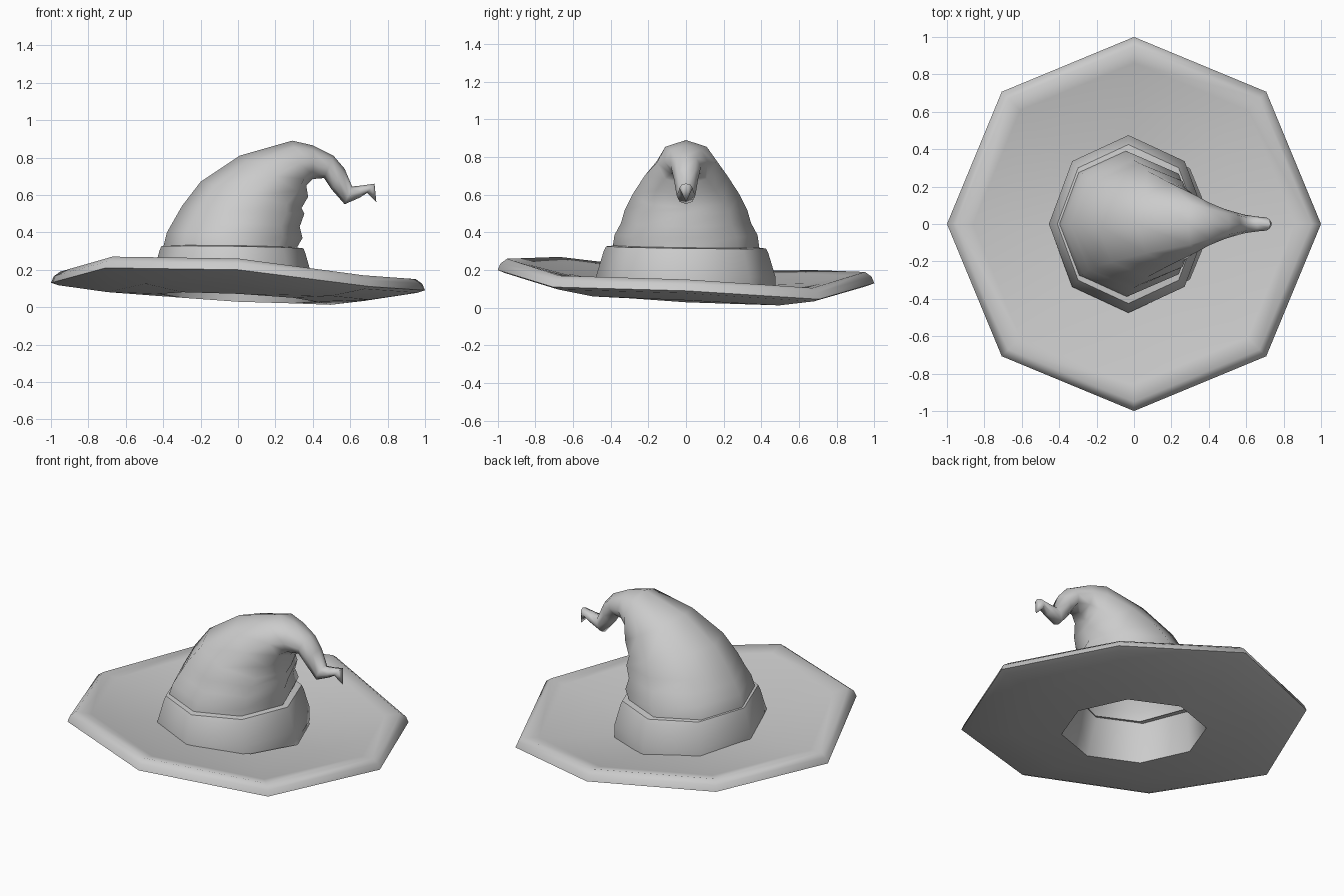
import bpy, bmesh
from math import sin, cos, pi, radians
from mathutils import Vector, Matrix

cube = bpy.data.objects.get("Cube")
if cube:
    bpy.data.objects.remove(cube, do_unlink=True)

SIDES = 8
ANGLES = [2 * pi * k / SIDES for k in range(SIDES)]

felt = bpy.data.materials.new("grey_felt")
felt.use_nodes = True
felt.diffuse_color = (0.6, 0.6, 0.6, 1)
felt.node_tree.nodes["Principled BSDF"].inputs["Base Color"].default_value = (0.6, 0.6, 0.6, 1)


def finish(name, bm, angle=50):
    """Turn a bmesh into a shaded object."""
    mesh = bpy.data.meshes.new(name)
    bm.to_mesh(mesh)
    bm.free()
    mesh.materials.append(felt)
    obj = bpy.data.objects.new(name, mesh)
    bpy.context.collection.objects.link(obj)
    bpy.ops.object.select_all(action='DESELECT')
    obj.select_set(True)
    bpy.context.view_layer.objects.active = obj
    bpy.ops.object.shade_smooth_by_angle(angle=radians(angle))
    return obj


def loft(name, rings, tip=None, closed=False, angle=50):
    """Skin a list of rings, optionally ending in a point or joining end to start."""
    bm = bmesh.new()
    loops = [[bm.verts.new(p) for p in ring] for ring in rings]
    pairs = list(zip(loops, loops[1:]))
    if closed:
        pairs.append((loops[-1], loops[0]))
    for low, high in pairs:
        for k in range(SIDES):
            n = (k + 1) % SIDES
            bm.faces.new((low[k], low[n], high[n], high[k]))
    if tip:
        end = bm.verts.new(tip)
        for k in range(SIDES):
            bm.faces.new((loops[-1][k], loops[-1][(k + 1) % SIDES], end))
    if closed:
        bmesh.ops.recalc_face_normals(bm, faces=bm.faces)
    return finish(name, bm, angle)


# Brim: wavy octagon, dished towards the head opening
EDGE = [0.09, 0.045, 0.13, 0.14, 0.13, 0.21, 0.20, 0.11]


def brim_ring(radius, lift, wave):
    """wave blends from the tilted opening (0) to the wavy edge (1)."""
    ring = []
    for a, edge in zip(ANGLES, EDGE):
        opening = 0.05 - 0.03 * cos(a - pi / 4)
        z = opening + (edge - opening) * wave + lift
        ring.append((radius * cos(a), radius * sin(a), z))
    return ring


loft("brim", [
    brim_ring(0.42, 0, 0),
    brim_ring(0.70, -0.02, 0.5),
    brim_ring(0.96, -0.01, 0.95),
    brim_ring(1.0, 0, 1),
    brim_ring(0.985, 0.035, 1),
    brim_ring(0.95, 0.06, 1),
    brim_ring(0.86, 0.055, 0.85),
    brim_ring(0.65, 0.05, 0.5),
    brim_ring(0.42, 0.06, 0.1),
], closed=True, angle=60)


# Crown: each ring is set by its outer point, inner point and half width
def crown_ring(back, front, half):
    b, f = Vector((back[0], 0, back[1])), Vector((front[0], 0, front[1]))
    mid, arm = (b + f) / 2, (f - b) / 2
    return [mid + arm * cos(a) + Vector((0, half * sin(a), 0)) for a in ANGLES]


SECTIONS = [
    ((-0.40, 0.32), (0.31, 0.31), 0.39),
    ((-0.38, 0.40), (0.345, 0.37), 0.38),
    ((-0.34, 0.47), (0.33, 0.43), 0.345),
    ((-0.30, 0.54), (0.355, 0.50), 0.325),
    ((-0.20, 0.67), (0.34, 0.53), 0.285),
    ((0.01, 0.81), (0.375, 0.59), 0.22),
    ((0.29, 0.89), (0.365, 0.65), 0.155),
    ((0.40, 0.865), (0.40, 0.685), 0.115),
    ((0.51, 0.81), (0.46, 0.69), 0.08),
    ((0.57, 0.74), (0.50, 0.63), 0.065),
    ((0.61, 0.645), (0.57, 0.55), 0.05),
    ((0.66, 0.65), (0.65, 0.585), 0.04),
    ((0.73, 0.66), (0.69, 0.61), 0.035),
]
rings = [brim_ring(0.42, 0, 0)] + [crown_ring(*s) for s in SECTIONS]
loft("crown", rings, tip=(0.74, 0, 0.56), angle=80)


# Hat band: sloping octagonal strip with a folded top edge
def band_ring(rx, ry, z):
    return [(-0.03 + rx * cos(a), ry * sin(a), z - 0.008 * cos(a - pi / 4)) for a in ANGLES]


loft("hat_band", [
    band_ring(0.425, 0.475, 0.09),
    band_ring(0.425, 0.475, 0.17),
    band_ring(0.39, 0.437, 0.295),
    band_ring(0.38, 0.425, 0.32),
    band_ring(0.34, 0.38, 0.325),
])

# Buckle: square frame leaning with the band
bm = bmesh.new()
face = bmesh.ops.create_grid(bm, x_segments=1, y_segments=1, size=0.105)
bmesh.ops.inset_region(bm, faces=bm.faces[:], thickness=0.032)
centre = min(bm.faces, key=lambda f: f.calc_center_median().length)
bmesh.ops.delete(bm, geom=[centre], context='FACES')
grown = bmesh.ops.extrude_face_region(bm, geom=bm.faces[:])
verts = [v for v in grown["geom"] if isinstance(v, bmesh.types.BMVert)]
bmesh.ops.translate(bm, verts=verts, vec=(0, 0, 0.03))
bmesh.ops.recalc_face_normals(bm, faces=bm.faces)
lean = Matrix.Rotation(radians(-75), 4, 'Y')
bmesh.ops.transform(bm, matrix=Matrix.Translation((-0.435, 0, 0.255)) @ lean, verts=bm.verts)
finish("buckle", bm, angle=30)
